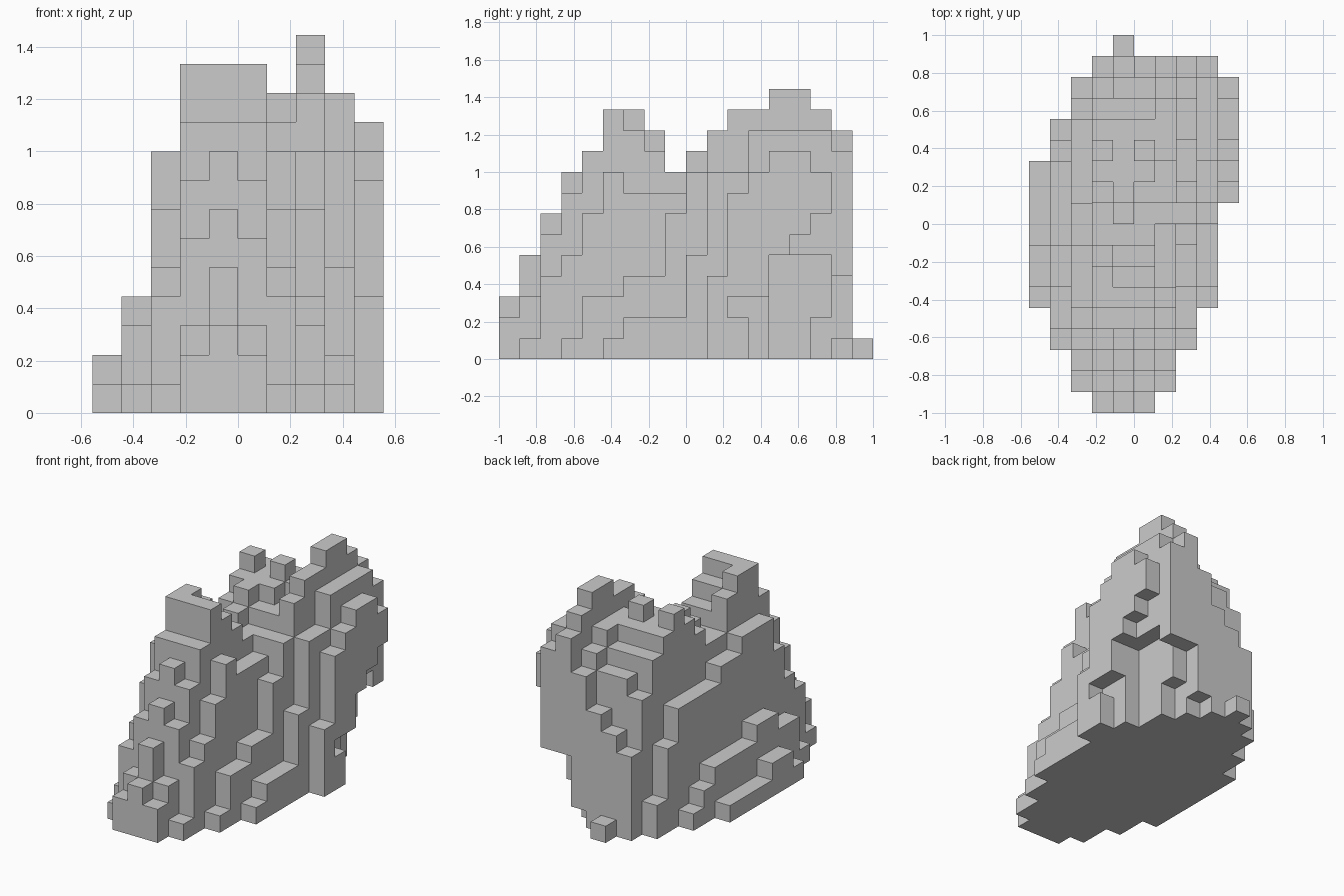
import bpy, bmesh, math
from mathutils import Vector

if "Cube" in bpy.data.objects:
    bpy.data.objects.remove(bpy.data.objects["Cube"])

CELL = 1 / 9
X0, Y0 = -5, -9

# Height profile of each one-cell-thick slab, left to right; digits run front to back
TOPS = [
    "000001221111000000",
    "000133443333210000",
    "014579998877775200",
    "2368accb99abcba850",
    "3579acba9abbbba961",
    "2368acba99abcba970",
    "0145798889aabbba90",
    "00013344" "79bccddcb0",
    "000001222599bbbba0",
    "0000000000489aa900",
]
# Raised undersides of the overhanging back right corner: (slab, first cell) -> heights
UNDERSIDES = {(6, 16): "1", (7, 15): "24", (8, 13): "5554", (9, 11): "33567"}

floor = {}
for (i, start), row in UNDERSIDES.items():
    for k, ch in enumerate(row):
        floor[i, start + k] = int(ch, 16)

# Fill the stacked cells
cells = set()
for i, row in enumerate(TOPS):
    for j, ch in enumerate(row):
        for k in range(floor.get((i, j), 0), int(ch, 16)):
            cells.add((i, j, k))
# Foot of the overhanging slab
cells |= {(9, 11, 0), (9, 11, 1)}

# Skin: keep only the outer cell faces
bm = bmesh.new()
verts = {}


def corner(p):
    if p not in verts:
        verts[p] = bm.verts.new(((p[0] + X0) * CELL, (p[1] + Y0) * CELL, p[2] * CELL))
    return verts[p]


for c in cells:
    for axis in range(3):
        for side in (0, 1):
            n = list(c)
            n[axis] += 1 if side else -1
            if tuple(n) in cells:
                continue
            u, v = (axis + 1) % 3, (axis + 2) % 3
            ring = []
            for du, dv in ((0, 0), (1, 0), (1, 1), (0, 1)):
                p = list(c)
                p[axis] += side
                p[u] += du
                p[v] += dv
                ring.append(corner(tuple(p)))
            bm.faces.new(ring if side else ring[::-1])

# Merge flat areas into large faces
bmesh.ops.dissolve_limit(bm, angle_limit=math.radians(1),
                         verts=bm.verts[:], edges=bm.edges[:])
mesh = bpy.data.meshes.new("stepped_rock")
bm.to_mesh(mesh)
bm.free()
rock = bpy.data.objects.new("stepped_rock", mesh)
bpy.context.collection.objects.link(rock)
